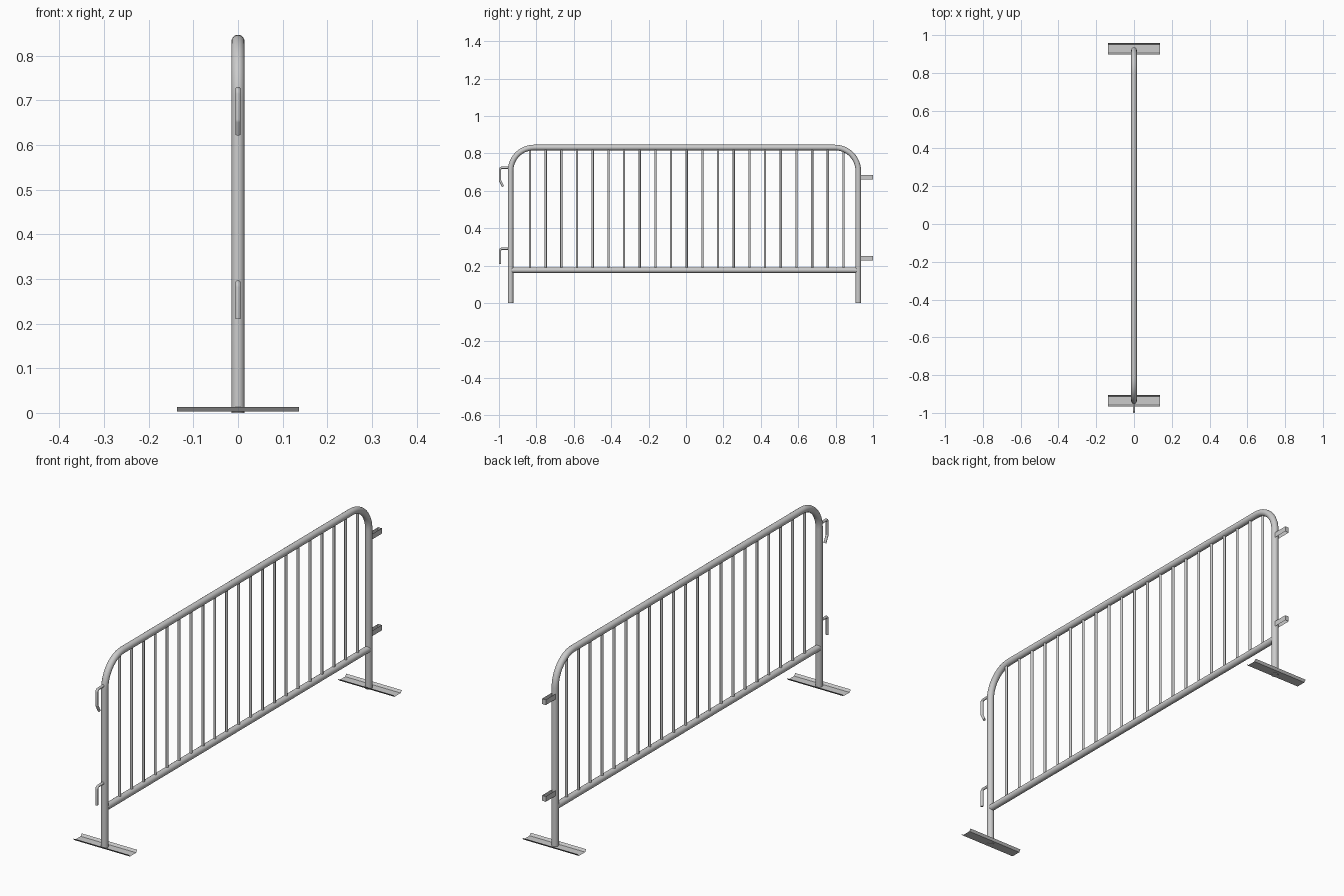
import bpy, math
from mathutils import Vector

if "Cube" in bpy.data.objects:
    bpy.data.objects.remove(bpy.data.objects["Cube"])


def rounded(points, radius, steps=8):
    """Path in the YZ plane with each inner corner replaced by an arc."""
    pts = [Vector((0, y, z)) for y, z in points]
    out = [pts[0]]
    for a, b, c in zip(pts, pts[1:], pts[2:]):
        u, v = (a - b).normalized(), (c - b).normalized()
        half = u.angle(v) / 2
        cut = radius / math.tan(half)
        centre = b + (u + v).normalized() * radius / math.sin(half)
        p, q = b + u * cut - centre, b + v * cut - centre
        for i in range(steps + 1):
            out.append(centre + p.slerp(q, i / steps) * radius)
    return out + [pts[-1]]


def tube(name, path, radius, resolution=4):
    cu = bpy.data.curves.new(name, 'CURVE')
    cu.dimensions = '3D'
    cu.bevel_depth = radius
    cu.bevel_resolution = resolution
    cu.use_fill_caps = True
    sp = cu.splines.new('POLY')
    sp.points.add(len(path) - 1)
    for pt, co in zip(sp.points, path):
        pt.co = (*co, 1)
    ob = bpy.data.objects.new(name, cu)
    bpy.context.collection.objects.link(ob)
    bpy.ops.object.select_all(action='DESELECT')
    ob.select_set(True)
    bpy.context.view_layer.objects.active = ob
    bpy.ops.object.convert(target='MESH')
    bpy.ops.object.shade_smooth_by_angle(angle=math.radians(40))
    return ob


def sheet(name, start, end):
    """Thin bent metal strip between two matching edge profiles."""
    n = len(start)
    me = bpy.data.meshes.new(name)
    me.from_pydata(start + end, [], [(i, i + 1, n + i + 1, n + i) for i in range(n - 1)])
    ob = bpy.data.objects.new(name, me)
    bpy.context.collection.objects.link(ob)
    return ob


LEFT, RIGHT, TOP, RAIL = -0.938, 0.921, 0.832, 0.176

# Bent outer frame and lower rail
tube("outer_frame", rounded([(LEFT, 0), (LEFT, TOP), (RIGHT, TOP), (RIGHT, 0)], 0.125, 12), 0.0148, 6)
tube("bottom_rail", [(0, LEFT + 0.008, RAIL), (0, RIGHT - 0.006, RAIL)], 0.0145, 6)

# Upright bars
for i in range(21):
    y = -0.834 + i * 0.0838
    tube(f"bar_{i + 1}", [(0, y, RAIL), (0, y, TOP)], 0.006)

# Hooks on one end
tube("upper_hook", rounded([(LEFT, 0.724), (-0.994, 0.724), (-0.994, 0.655), (-0.978, 0.624)], 0.01, 5), 0.006)
tube("lower_hook", rounded([(LEFT, 0.291), (-0.994, 0.291), (-0.994, 0.21)], 0.01, 5), 0.006)

# Strap loops that receive the hooks on the other end
for name, z in (("upper_loop", 0.672), ("lower_loop", 0.241)):
    outline = [(-0.009, RIGHT), (-0.009, 1.0), (0.009, 1.0), (0.009, RIGHT)]
    sheet(name, [(x, y, z - 0.012) for x, y in outline], [(x, y, z + 0.012) for x, y in outline])

# Shallow channel feet with turned-up edges
for name, y in (("left_foot", -0.935), ("right_foot", 0.928)):
    profile = [(-0.03, 0.013), (-0.022, 0.003), (0.022, 0.003), (0.03, 0.013)]
    sheet(name, [(-0.137, y + dy, z) for dy, z in profile], [(0.137, y + dy, z) for dy, z in profile])
